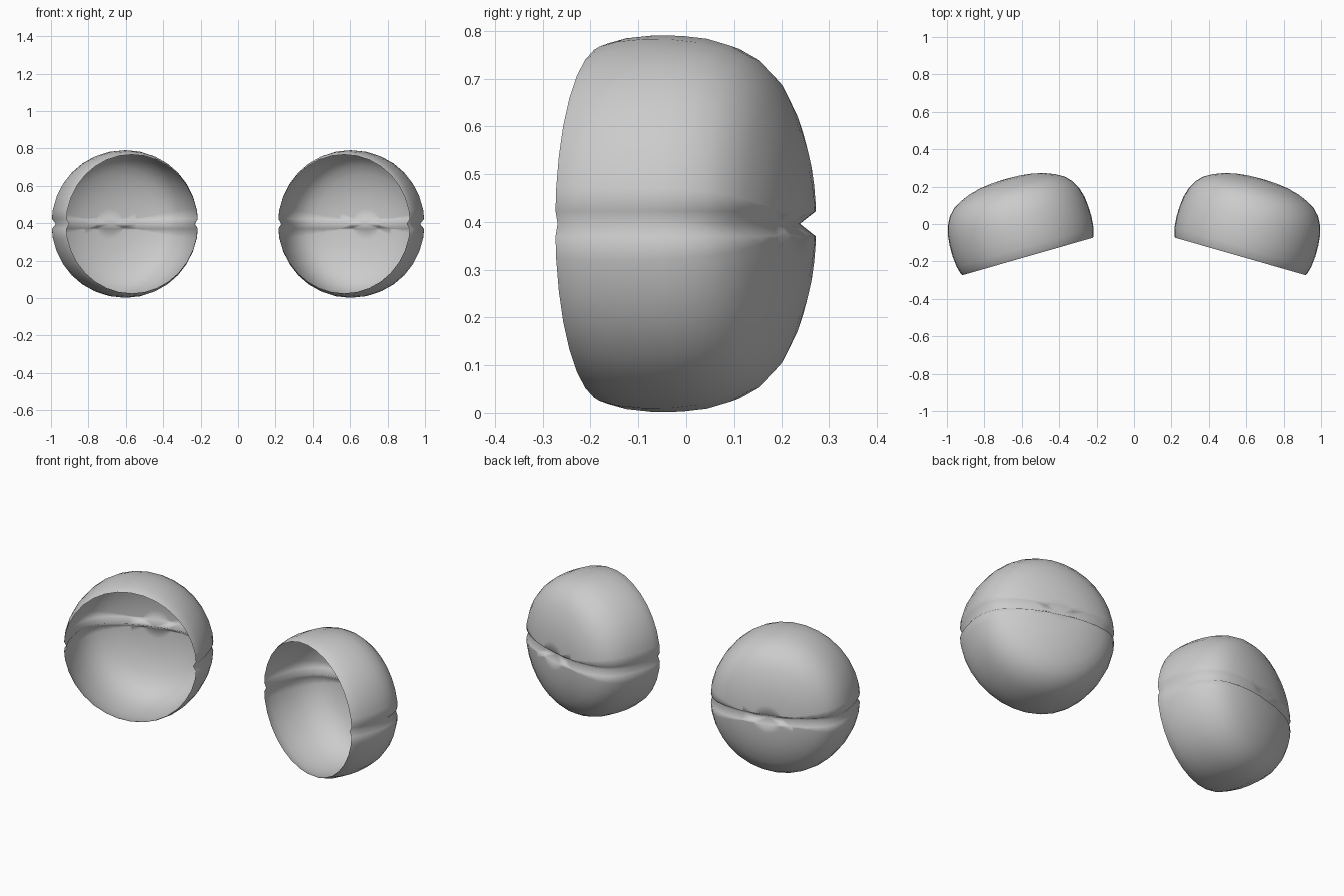
import bpy, bmesh, math
from mathutils import Matrix, Vector

if "Cube" in bpy.data.objects:
    bpy.data.objects.remove(bpy.data.objects["Cube"])

SEGMENTS = 32
TILT = math.radians(-16)           # each cup is turned slightly outward
CENTRE = Vector((0.568, -0.173, 0.396))
GROOVE = 0.026                     # half height of the crease
# Cup profile: (radius, depth behind the open rim)
PROFILE = [(0.366, 0.0), (0.373, 0.012), (0.383, 0.05), (0.389, 0.11),
           (0.388, 0.17), (0.382, 0.225), (0.368, 0.275), (0.344, 0.32),
           (0.31, 0.356), (0.265, 0.382), (0.21, 0.404), (0.15, 0.419),
           (0.08, 0.428), (0.0, 0.431)]

# Revolve the open cup around its depth axis (local y)
bm = bmesh.new()
pts = [bm.verts.new((r, d, 0)) for r, d in PROFILE]
edges = [bm.edges.new(p) for p in zip(pts, pts[1:])]
bmesh.ops.spin(bm, geom=pts + edges, cent=(0, 0, 0), axis=(0, 1, 0),
               angle=math.tau, steps=SEGMENTS, use_duplicate=False)
bmesh.ops.remove_doubles(bm, verts=bm.verts[:], dist=1e-4)

# Horizontal crease: cut three level lines and push the middle inward
for z in (-GROOVE, 0, GROOVE):
    bmesh.ops.bisect_plane(bm, geom=bm.verts[:] + bm.edges[:] + bm.faces[:],
                           plane_co=(0, 0, z), plane_no=(0, 0, 1), dist=1e-5)
for v in bm.verts:
    push = max(0, 1 - abs(v.co.z) / GROOVE)
    v.co.x *= 1 - 0.05 * push
    v.co.y *= 1 - 0.08 * push
    v.co.z *= 1.014

bmesh.ops.recalc_face_normals(bm, faces=bm.faces[:])
back = max(bm.faces, key=lambda f: f.calc_center_median().y)
if back.normal.y < 0:
    bmesh.ops.reverse_faces(bm, faces=bm.faces[:])
bm.transform(Matrix.Translation(CENTRE) @ Matrix.Rotation(TILT, 4, 'Z'))
for f in bm.faces:
    f.smooth = True

# Pair of cups, mirrored across x = 0
mesh = bpy.data.meshes.new("creased_cups")
bm.to_mesh(mesh)
bm.free()
cups = bpy.data.objects.new("creased_cups", mesh)
bpy.context.collection.objects.link(cups)
mirror = cups.modifiers.new("mirror", 'MIRROR')
mirror.use_mirror_merge = False
